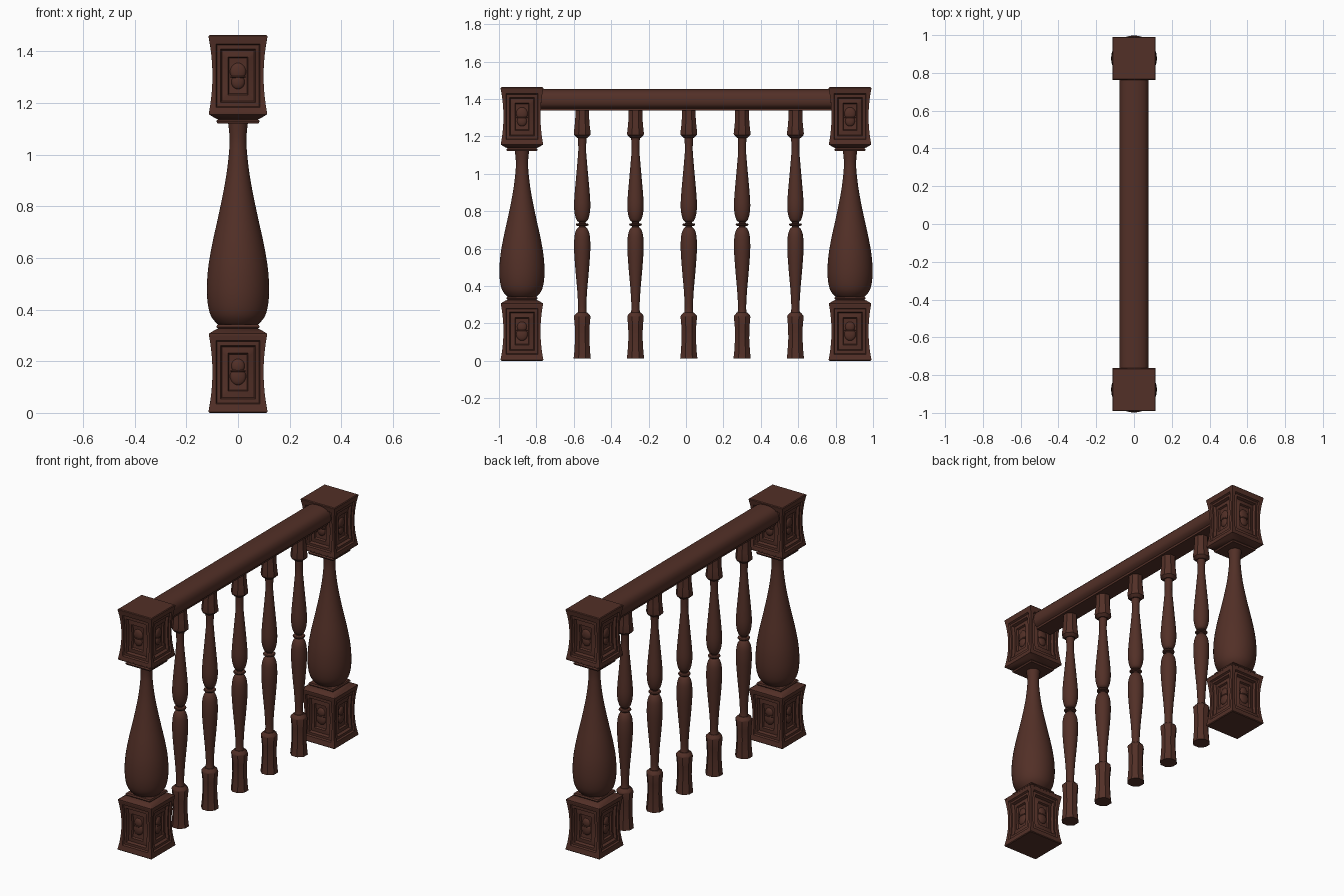
import bpy, bmesh, math
from mathutils import Matrix, Vector

if "Cube" in bpy.data.objects:
    bpy.data.objects.remove(bpy.data.objects["Cube"])

wood = bpy.data.materials.new("dark mahogany")
wood.diffuse_color = (0.085, 0.029, 0.020, 1)
wood.use_nodes = True
wood.node_tree.nodes["Principled BSDF"].inputs["Base Color"].default_value = wood.diffuse_color


def finish(bm, name, angle=35):
    bmesh.ops.recalc_face_normals(bm, faces=bm.faces[:])
    me = bpy.data.meshes.new(name)
    bm.to_mesh(me)
    bm.free()
    me.materials.append(wood)
    ob = bpy.data.objects.new(name, me)
    bpy.context.collection.objects.link(ob)
    bpy.ops.object.select_all(action='DESELECT')
    ob.select_set(True)
    bpy.context.view_layer.objects.active = ob
    bpy.ops.object.shade_smooth_by_angle(angle=math.radians(angle))
    return ob


def lathe(bm, profile, n, flat=False):
    """Closed turned shape; flat=True measures (r, z) to the flat of the side."""
    k = 1 / math.cos(math.pi / n) if flat else 1
    rings = []
    for r, z in profile:
        rings.append([bm.verts.new((r * k * math.cos(2 * math.pi * (i + .5) / n),
                                    r * k * math.sin(2 * math.pi * (i + .5) / n), z))
                      for i in range(n)])
    for a, b in zip(rings, rings[1:]):
        for i in range(n):
            j = (i + 1) % n
            bm.faces.new((a[i], a[j], b[j], b[i]))
    bm.faces.new(rings[0][::-1])
    bm.faces.new(rings[-1])


def spline(pts, sub=4):
    """Smooth Catmull-Rom refinement of a turned profile."""
    p = [Vector(q) for q in pts]
    p = [2 * p[0] - p[1]] + p + [2 * p[-1] - p[-2]]
    out = []
    for i in range(1, len(p) - 2):
        a, b, c, d = p[i - 1:i + 3]
        for s in range(sub):
            t = s / sub
            out.append(tuple(.5 * (2 * b + (c - a) * t + (2 * a - 5 * b + 4 * c - d) * t * t
                                   + (3 * b - a - 3 * c + d) * t ** 3)))
    return out + [tuple(pts[-1])]


# ---- post block: waisted cube with stepped recessed panels on four sides
Z0, Z1, N = 0.012, 0.303, 10
MID = (Z0 + Z1) / 2


def waist(z):
    return 0.099 + 0.014 * ((z - MID) / (MID - Z0)) ** 2


# (half width, margin in z, recess); None = full face
LOOPS = [(None, 0, 0), (.086, .022, 0), (.082, .027, .009), (.068, .042, .005),
         (.062, .048, .020), (.038, .072, .012), (.034, .077, .022)]


def post_block(name, flip):
    bm = bmesh.new()
    for side in range(4):
        rot = Matrix.Rotation(side * math.pi / 2, 4, 'Z')
        loops = []
        for w, m, d in LOOPS:
            cols = []
            for s in (-1, 1):
                col = []
                for i in range(N + 1):
                    z = Z0 + m + (Z1 - Z0 - 2 * m) * i / N
                    h = waist(z)
                    col.append(bm.verts.new(rot @ Vector((s * (w or h), d - h, z))))
                cols.append(col)
            loops.append(cols)
        for a, b in zip(loops, loops[1:]):
            for s in (0, 1):
                for i in range(N):
                    bm.faces.new((a[s][i], b[s][i], b[s][i + 1], a[s][i + 1]))
            for e in (0, N):
                bm.faces.new((a[0][e], a[1][e], b[1][e], b[0][e]))
        l, r = loops[-1]
        for i in range(N):
            bm.faces.new((l[i], r[i], r[i + 1], l[i + 1]))
    bmesh.ops.remove_doubles(bm, verts=bm.verts[:], dist=1e-5)
    bmesh.ops.holes_fill(bm, edges=[e for e in bm.edges if e.is_boundary], sides=0)
    # carved rosette: a ball split by a bead, with a leaf lobe
    for side in range(4):
        rot = Matrix.Rotation(side * math.pi / 2, 4, 'Z')
        for dz, sx, sz in ((.024, .026, .028), (-.016, .031, .034), (.004, .030, .006)):
            mat = (rot @ Matrix.Translation((0, -.077, MID + dz))
                   @ Matrix.Diagonal((sx, .012, sz, 1)))
            bmesh.ops.create_uvsphere(bm, u_segments=16, v_segments=10, radius=1, matrix=mat)
    # rim slab and stepped neck
    lathe(bm, [(.110, 0), (.114, .004), (.114, .010), (.112, .014)], 4, True)
    lathe(bm, [(.113, .300), (.113, .307), (.088, .322), (.078, .326),
               (.084, .333), (.080, .342)], 4, True)
    if flip:
        for v in bm.verts:
            v.co.z = 1.463 - v.co.z
    return finish(bm, name)


# ---- turned vase of the post
def post_vase(name):
    bm = bmesh.new()
    lathe(bm, spline([(.066, .335), (.086, .350), (.106, .378), (.117, .420), (.121, .480),
                      (.116, .560), (.101, .650), (.079, .750), (.060, .840), (.044, .930),
                      (.034, 1.02), (.033, 1.07), (.039, 1.13)]), 40)
    return finish(bm, name)


# ---- slim baluster: octagonal ends and a double bulb
def baluster(name):
    bm = bmesh.new()
    lathe(bm, [(.046, .013), (.042, .05), (.038, .12), (.039, .18), (.044, .235),
               (.042, .243), (.028, .258)], 8, True)
    lathe(bm, [(.028, 1.192), (.044, 1.208), (.045, 1.216), (.040, 1.26),
               (.037, 1.30), (.037, 1.345)], 8, True)
    lathe(bm, spline([(.025, .25), (.022, .29), (.027, .38), (.035, .47), (.042, .56),
                      (.044, .62), (.040, .675), (.029, .705), (.018, .715)]), 24)
    lathe(bm, [(.018, .712), (.018, .720), (.032, .723), (.035, .728), (.032, .733),
               (.018, .736), (.018, .745)], 24)
    lathe(bm, spline([(.018, .742), (.030, .753), (.040, .785), (.044, .83), (.041, .89),
                      (.034, .97), (.026, 1.06), (.021, 1.13), (.024, 1.20)]), 24)
    return finish(bm, name)


def copy_to(ob, name, y):
    c = ob.copy()                # shares the mesh
    c.name = name
    c.location.y = y
    bpy.context.collection.objects.link(c)


# posts at both ends
for maker in (lambda: post_block("post_base", False),
              lambda: post_block("post_cap", True),
              lambda: post_vase("post_vase")):
    ob = maker()
    ob.location.y = -.877
    copy_to(ob, ob.name + "_far", .877)

# five balusters
first = baluster("baluster_1")
first.location.y = -.555
for i in range(1, 5):
    copy_to(first, f"baluster_{i + 1}", -.555 + .285 * i)

# handrail: moulded section extruded between the caps
half = [(.050, 1.337), (.050, 1.350), (.066, 1.358), (.075, 1.373), (.077, 1.392),
        (.075, 1.410), (.068, 1.428), (.055, 1.441), (.035, 1.449), (.012, 1.453)]
section = half + [(-x, z) for x, z in reversed(half)]
bm = bmesh.new()
ends = [[bm.verts.new((x, y, z)) for x, z in section] for y in (-.785, .785)]
for i in range(len(section)):
    j = (i + 1) % len(section)
    bm.faces.new((ends[0][i], ends[0][j], ends[1][j], ends[1][i]))
bm.faces.new(ends[0])
bm.faces.new(ends[1])
finish(bm, "handrail")
